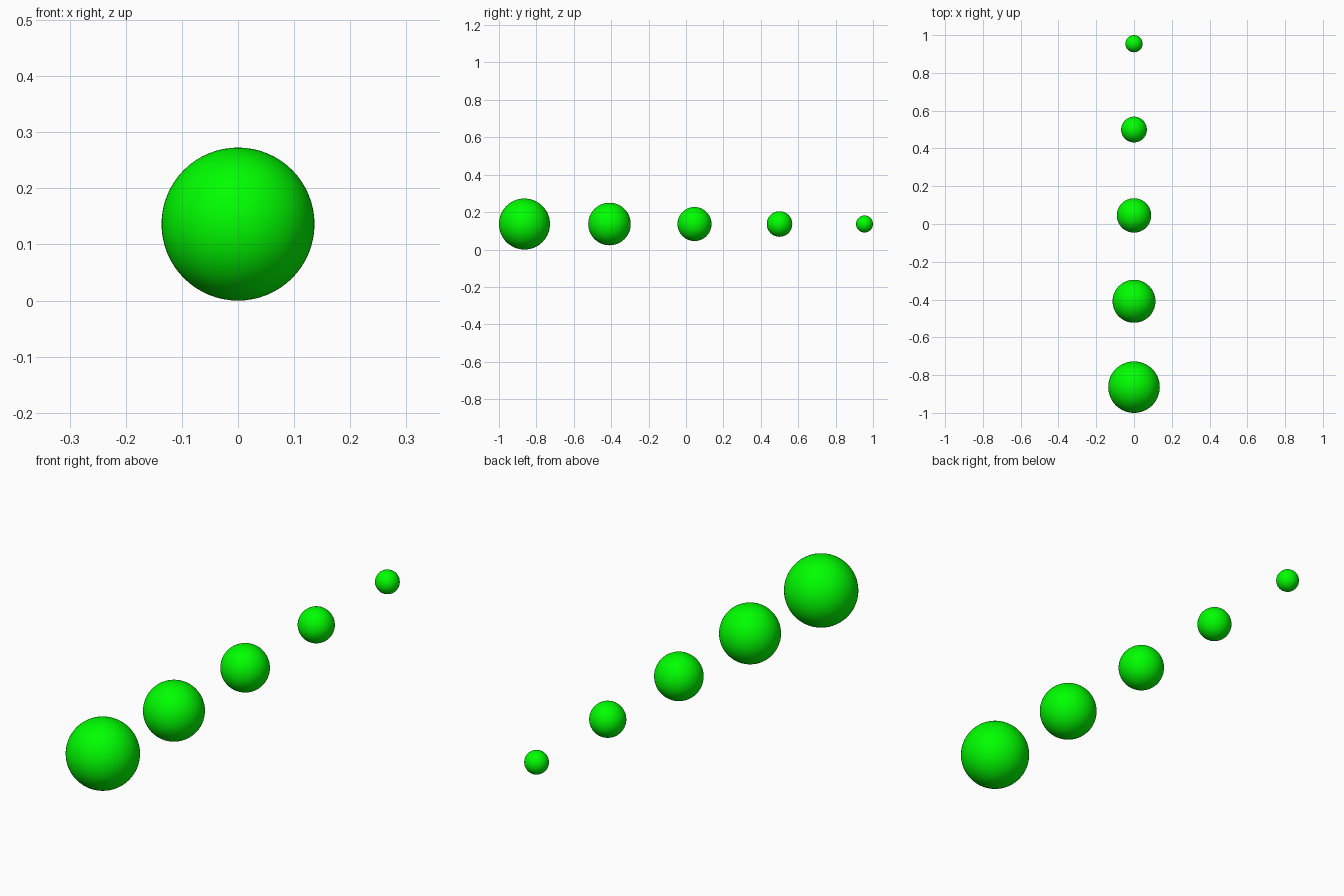
import bpy

if "Cube" in bpy.data.objects:
    bpy.data.objects.remove(bpy.data.objects["Cube"])

U = 2 / 44            # base unit: smallest ball radius
SPACING = 10 * U      # distance between ball centres

green = bpy.data.materials.new("green")
green.diffuse_color = (0.0, 1.0, 0.0, 1.0)
green.use_nodes = True
green.node_tree.nodes["Principled BSDF"].inputs["Base Color"].default_value = green.diffuse_color

# Row of balls, shrinking from front to back, all centred at one height
for i in range(5):
    radius = (3 - 0.5 * i) * U
    bpy.ops.mesh.primitive_uv_sphere_add(
        segments=64, ring_count=32, radius=radius,
        location=(0, -1 + 3 * U + i * SPACING, 3 * U))
    ball = bpy.context.object
    ball.name = f"ball_{i + 1}"
    ball.data.materials.append(green)
    bpy.ops.object.shade_smooth()
